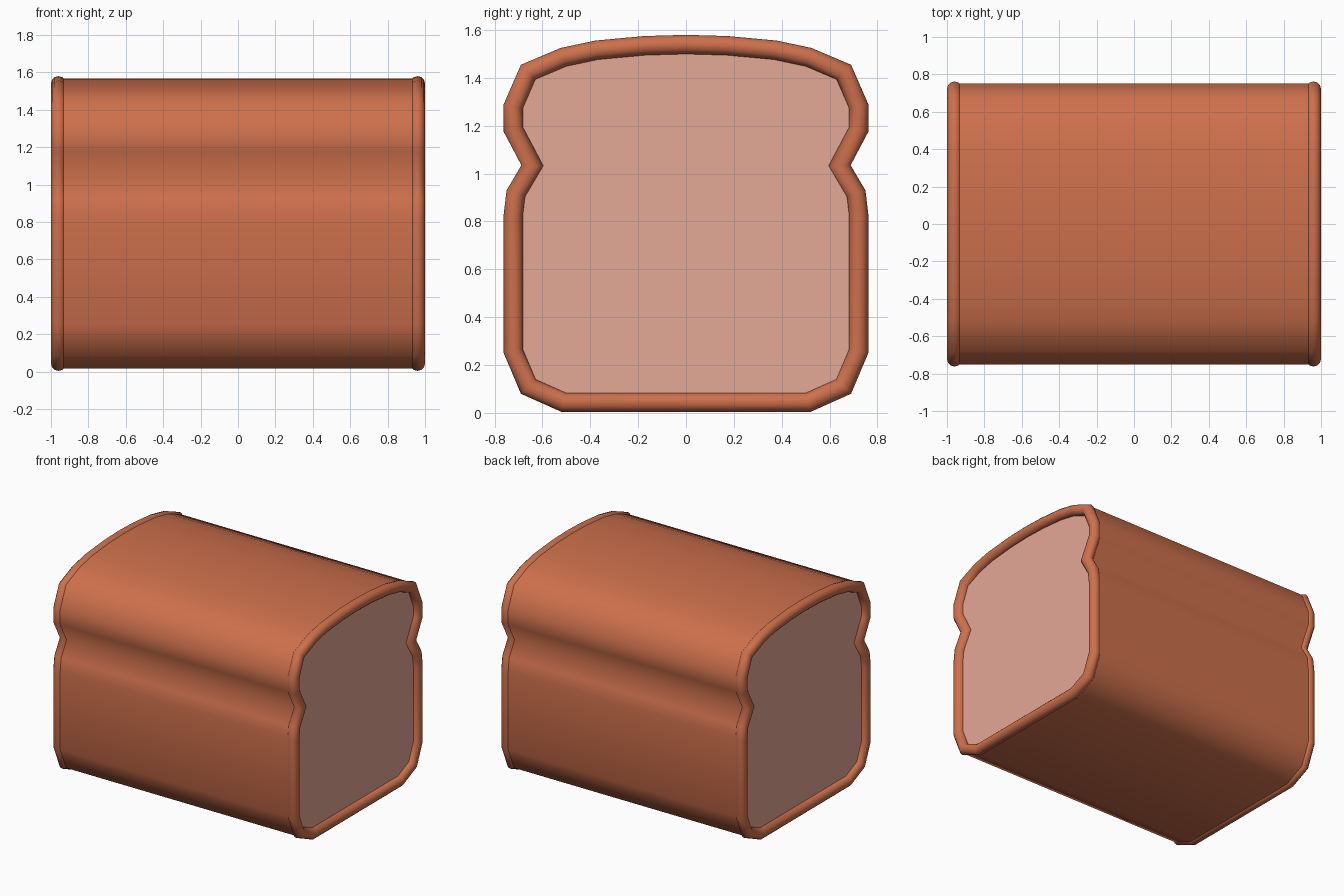
import bpy, bmesh, math
from mathutils import Vector

if "Cube" in bpy.data.objects:
    bpy.data.objects.remove(bpy.data.objects["Cube"])

END = 0.96      # x of the cut ends
R = 0.04        # radius of the rounded crust rim

def material(name, rgb):
    m = bpy.data.materials.new(name)
    lin = [(c / 255 / 12.92) if c < 10 else ((c / 255 + 0.055) / 1.055) ** 2.4 for c in rgb]
    m.diffuse_color = (*lin, 1)
    m.use_nodes = True
    m.node_tree.nodes["Principled BSDF"].inputs["Base Color"].default_value = m.diffuse_color
    return m

crust = material("crust brown", (205, 112, 76))
crumb = material("crumb pink", (228, 168, 150))

# Half outline of the slice (y, z), mirrored to a closed loop
half = [(0.52, 0.004), (0.69, 0.08), (0.762, 0.25), (0.762, 0.83), (0.75, 0.93),
        (0.688, 1.035), (0.762, 1.175), (0.762, 1.29), (0.69, 1.455), (0.525, 1.525),
        (0.38, 1.556), (0.175, 1.575)]
outline = [Vector(p) for p in half] + [Vector((0, 1.58))]
outline += [Vector((-y, z)) for y, z in reversed(half)]
N = len(outline)

def mitre(i):
    """Outward mitre vector at a point of the outline."""
    a, b, c = outline[i - 1], outline[i], outline[(i + 1) % N]
    n1 = Vector(((b - a).y, -(b - a).x)).normalized()
    n2 = Vector(((c - b).y, -(c - b).x)).normalized()
    m = (n1 + n2).normalized()
    return m / m.dot(n1)

mitres = [mitre(i) for i in range(N)]

def section(x, inset):
    return [(x, *(p - m * inset)) for p, m in zip(outline, mitres)]

def loft(name, rings, closed, mats):
    """Skin rings of points; close into a tube or cap both ends."""
    bm = bmesh.new()
    vs = [[bm.verts.new(p) for p in ring] for ring in rings]
    for k in range(len(vs) if closed else len(vs) - 1):
        a, b = vs[k], vs[(k + 1) % len(vs)]
        for i in range(N):
            j = (i + 1) % N
            bm.faces.new((a[i], a[j], b[j], b[i])).smooth = True
    if not closed:
        for ring in (vs[0], vs[-1]):
            bm.faces.new(ring).material_index = 1
            for i in range(N):
                bm.edges.get((ring[i], ring[(i + 1) % N])).smooth = False
    bmesh.ops.recalc_face_normals(bm, faces=bm.faces)
    me = bpy.data.meshes.new(name)
    bm.to_mesh(me)
    bm.free()
    for m in mats:
        me.materials.append(m)
    bpy.context.collection.objects.link(bpy.data.objects.new(name, me))

# Loaf body with crumb-coloured cut ends
loft("loaf_body", [section(-END, 0.012), section(END, 0.012)], False, [crust, crumb])

# Rounded crust rims around both ends
for name, side in (("left_crust_rim", -1), ("right_crust_rim", 1)):
    angles = [2 * math.pi * k / 12 for k in range(12)]
    loft(name, [section(side * END + R * math.sin(t), R - R * math.cos(t)) for t in angles],
         True, [crust])
